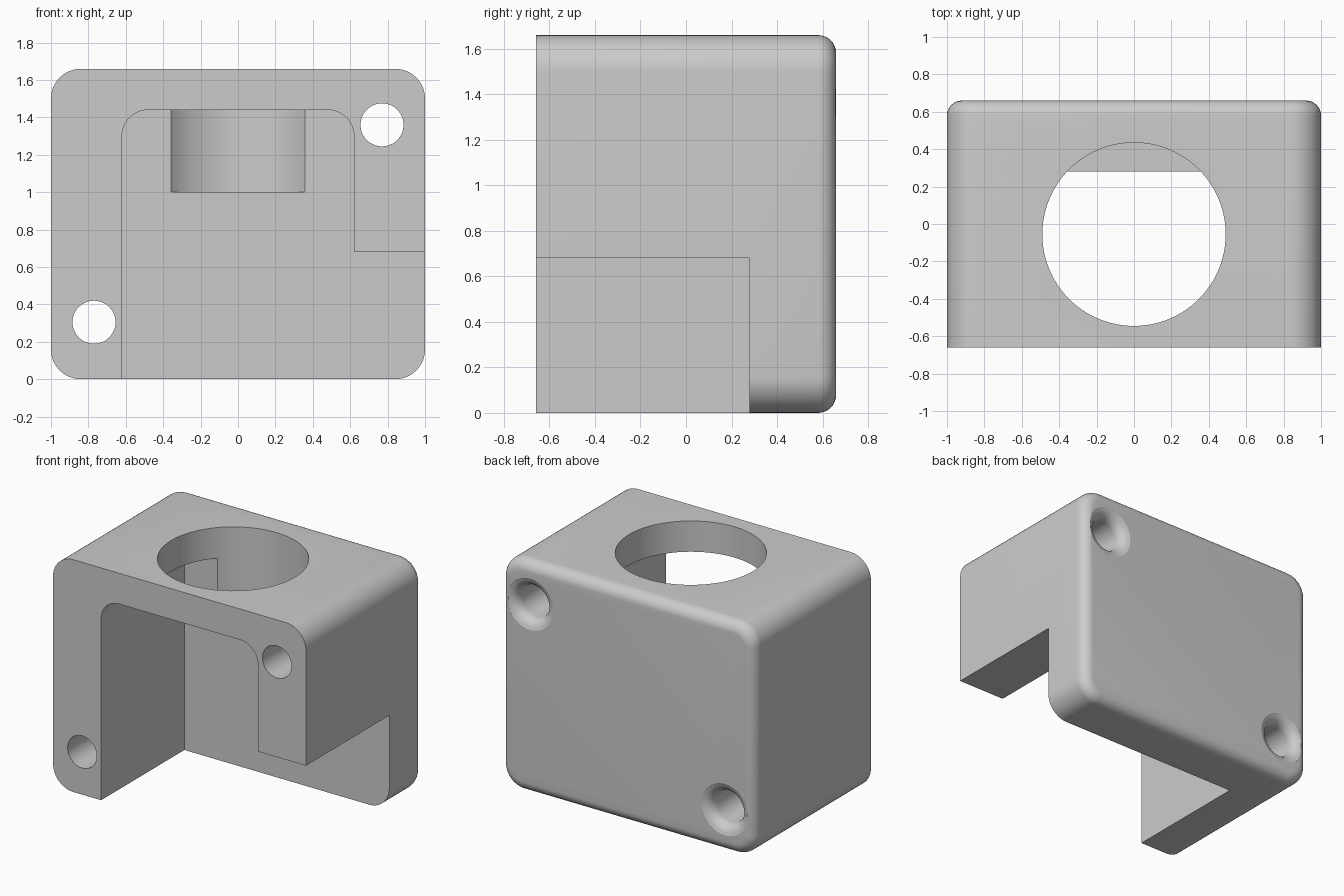
import bpy, bmesh, math
from mathutils import Matrix, Vector

cube = bpy.data.objects.get("Cube")
if cube:
    bpy.data.objects.remove(cube, do_unlink=True)

grey = bpy.data.materials.new("plain_grey")
grey.use_nodes = True
COLOR = (0.6, 0.6, 0.6, 1)
grey.diffuse_color = COLOR
for node in grey.node_tree.nodes:
    if node.type == 'BSDF_PRINCIPLED':
        node.inputs["Base Color"].default_value = COLOR


def finish(bm, name):
    bmesh.ops.recalc_face_normals(bm, faces=bm.faces[:])
    mesh = bpy.data.meshes.new(name)
    bm.to_mesh(mesh)
    bm.free()
    mesh.materials.append(grey)
    obj = bpy.data.objects.new(name, mesh)
    bpy.context.collection.objects.link(obj)
    return obj


def box(x, y, z):
    bm = bmesh.new()
    bmesh.ops.create_cube(bm, size=1)
    for v in bm.verts:
        v.co = Vector([lo + (hi - lo) * (c + 0.5) for c, (lo, hi) in zip(v.co, (x, y, z))])
    return bm


def round_edges(bm, rule, radius, segments):
    edges = [e for e in bm.edges if rule(*[v.co for v in e.verts])]
    bmesh.ops.bevel(bm, geom=edges, offset=radius, segments=segments,
                    profile=0.5, affect='EDGES', clamp_overlap=False)


def along_y(a, b):
    return abs(a.x - b.x) < 1e-4 and abs(a.z - b.z) < 1e-4


def combine(target, tool, operation='DIFFERENCE'):
    tool.hide_render = True
    mod = target.modifiers.new("combine", 'BOOLEAN')
    mod.object, mod.operation, mod.solver = tool, operation, 'EXACT'
    bpy.context.view_layer.objects.active = target
    bpy.ops.object.modifier_apply(modifier=mod.name)
    bpy.data.objects.remove(tool, do_unlink=True)


def arch(name, half, y, top):
    """Straight-sided opening with rounded upper corners."""
    bm = box((-half, half), y, (-1, top))
    round_edges(bm, lambda a, b: along_y(a, b) and a.z > 0, 0.14, 12)
    return finish(bm, name)


def arc(cy, cz, r, start, end, steps):
    return [(cy + r * math.cos(t), cz + r * math.sin(t))
            for t in (math.radians(start + (end - start) * i / steps) for i in range(steps + 1))]


# Housing block: large rounded corners, softly rounded back rim
W, D, H = 1.0, 0.66, 1.66
bm = box((-W, W), (-D, D), (0, H))
round_edges(bm, along_y, 0.16, 12)
round_edges(bm, lambda a, b: a.y > D - 1e-4 and b.y > D - 1e-4, 0.08, 8)
housing = finish(bm, "housing")

# Low side notch and open front cavity
LIP = 0.28
combine(housing, finish(box((0, 2), (-1, LIP), (-1, 0.68)), "side_notch"))
combine(housing, arch("front_cavity", 0.62, (-1, LIP), 1.44))

# Rear pocket: scooped floor, upright back, rounded ceiling
half = 0.6195
profile = arc(-0.3, 0.7, 0.8, -55, 0, 18) + arc(0.36, 1.2995, 0.14, 0, 90, 10)
front = profile[0][0]
profile.append((front, 1.4395))
bm = bmesh.new()
face = bm.faces.new([bm.verts.new((-half, y, z)) for y, z in profile])
side = bmesh.ops.extrude_face_region(bm, geom=[face])
for v in side["geom"]:
    if isinstance(v, bmesh.types.BMVert):
        v.co.x = half
bmesh.ops.recalc_face_normals(bm, faces=bm.faces[:])
round_edges(bm, lambda a, b: abs(a.x - b.x) < 1e-4 and max(a.y, b.y) > front + 1e-3, 0.07, 8)
pocket = finish(bm, "rear_pocket")
combine(pocket, arch("pocket_limit", 0.6192, (-1, 1), 1.4392), 'INTERSECT')
combine(housing, pocket)

# Large round opening in the roof
bm = bmesh.new()
bmesh.ops.create_cone(bm, cap_ends=True, segments=96, radius1=0.49, radius2=0.49, depth=1,
                      matrix=Matrix.Translation((0, -0.055, 1.5)))
combine(housing, finish(bm, "roof_opening"))

# Two screw holes with rounded mouths at the back
SIDES = 48
for x, z in ((0.77, 1.36), (-0.77, 0.305)):
    rings = [(0.115, -1)]
    rings += [(r, y) for r, y in arc(0.195, D - 0.08, 0.08, 180, 100, 8)]
    rings += [(0.19, D + 0.005), (0.19, D + 0.1)]
    bm = bmesh.new()
    loops = [[bm.verts.new((x + r * math.cos(a), y, z + r * math.sin(a)))
              for a in (math.tau * i / SIDES for i in range(SIDES))] for r, y in rings]
    for low, high in zip(loops, loops[1:]):
        for i in range(SIDES):
            j = (i + 1) % SIDES
            bm.faces.new((low[i], low[j], high[j], high[i]))
    bm.faces.new(loops[0])
    bm.faces.new(loops[-1])
    combine(housing, finish(bm, "screw_hole"))

# Smooth shading with crisp edges, single material
housing.data.materials.clear()
housing.data.materials.append(grey)
for poly in housing.data.polygons:
    poly.material_index = 0
bpy.ops.object.select_all(action='DESELECT')
housing.select_set(True)
bpy.context.view_layer.objects.active = housing
bpy.ops.object.shade_smooth_by_angle(angle=math.radians(30))
